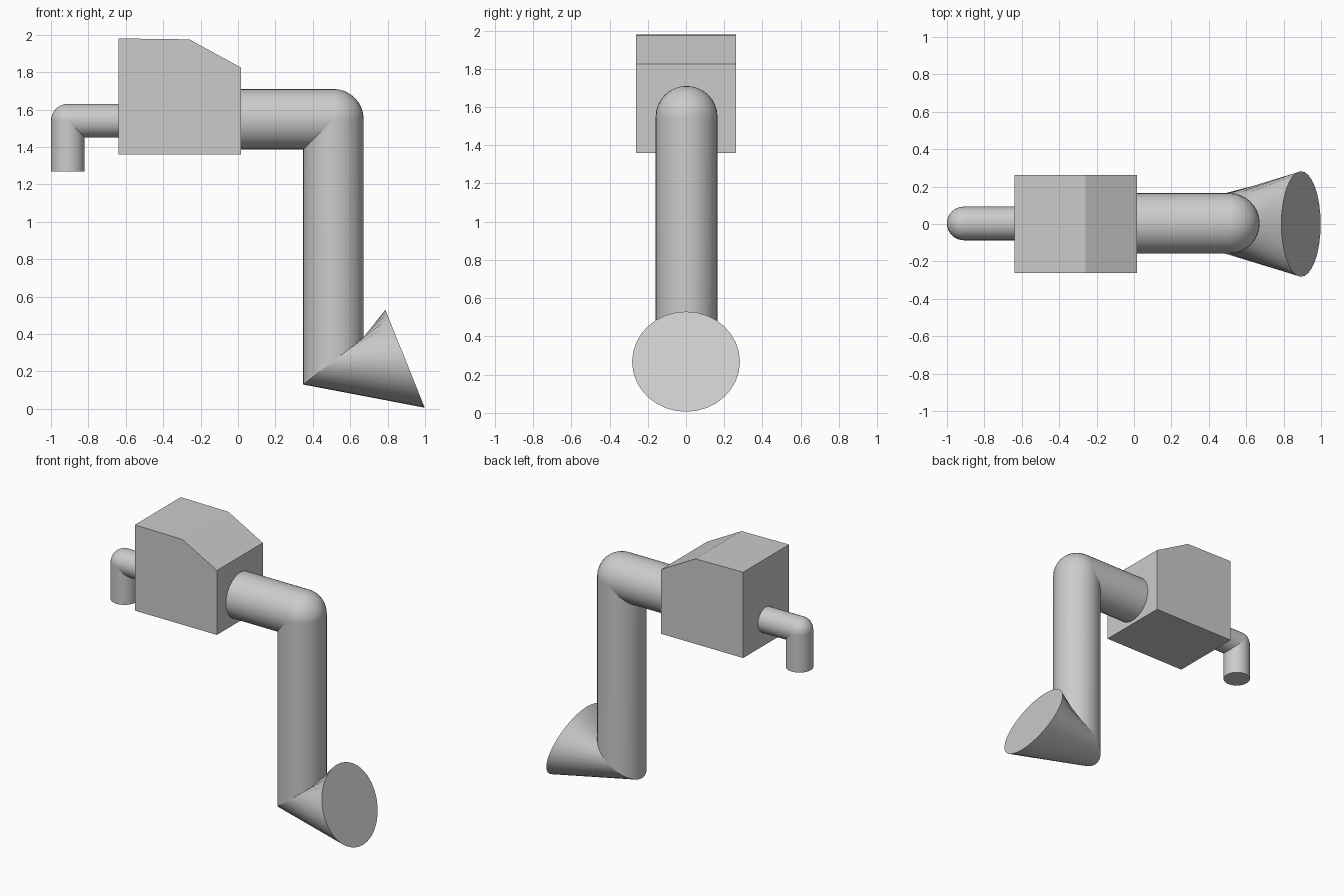
import bpy, bmesh
from math import cos, sin, tau
from mathutils import Vector

cube = bpy.data.objects.get("Cube")
if cube:
    bpy.data.objects.remove(cube, do_unlink=True)

grey = bpy.data.materials.new("light grey")
grey.use_nodes = True
grey.diffuse_color = (0.6, 0.6, 0.6, 1)
grey.node_tree.nodes["Principled BSDF"].inputs["Base Color"].default_value = (0.6, 0.6, 0.6, 1)

SIDES = 32


def finish(name, bm, smooth=True):
    bmesh.ops.recalc_face_normals(bm, faces=bm.faces)
    mesh = bpy.data.meshes.new(name)
    bm.to_mesh(mesh)
    bm.free()
    mesh.materials.append(grey)
    obj = bpy.data.objects.new(name, mesh)
    bpy.context.collection.objects.link(obj)
    if smooth:
        bpy.ops.object.select_all(action='DESELECT')
        obj.select_set(True)
        bpy.context.view_layer.objects.active = obj
        bpy.ops.object.shade_smooth_by_angle(angle=0.6)
    return obj


def ring(bm, centre, u, v):
    """Loop of vertices spanned by the half-axes u and v."""
    c, u, v = Vector(centre), Vector(u), Vector(v)
    return [bm.verts.new(c + u * cos(tau * i / SIDES) + v * sin(tau * i / SIDES))
            for i in range(SIDES)]


def loft(name, rings, caps=(True, True)):
    bm = bmesh.new()
    loops = [ring(bm, *r) for r in rings]
    for a, b in zip(loops, loops[1:]):
        for i in range(SIDES):
            j = (i + 1) % SIDES
            bm.faces.new((a[i], a[j], b[j], b[i]))
    for loop, cap in zip((loops[0], loops[-1]), caps):
        if cap:
            bm.faces.new(loop)
    return finish(name, bm)


def elbow_ball(name, centre, r):
    bm = bmesh.new()
    bmesh.ops.create_uvsphere(bm, u_segments=SIDES, v_segments=16, radius=r)
    bmesh.ops.translate(bm, verts=bm.verts, vec=centre)
    return finish(name, bm)


def level_pipe(name, x0, x1, z, r):
    loft(name, [((x, Y, z), (0, r, 0), (0, 0, r)) for x in (x0, x1)])


Y = 0.003

# Housing: side profile with a sloped shoulder, extruded across the depth
bm = bmesh.new()
outline = [(-0.64, 1.36), (0.015, 1.36), (0.015, 1.825), (-0.26, 1.975), (-0.64, 1.98)]
side = bm.faces.new([bm.verts.new((x, -0.262, z)) for x, z in outline])
ext = bmesh.ops.extrude_face_region(bm, geom=[side])
bmesh.ops.translate(bm, vec=(0, 0.524, 0),
                    verts=[g for g in ext["geom"] if isinstance(g, bmesh.types.BMVert)])
finish("housing", bm, smooth=False)

# Small intake pipe with a rounded elbow turning down
r = 0.09
level_pipe("intake_pipe", -0.91, -0.62, 1.54, r)
elbow_ball("intake_elbow", (-0.91, Y, 1.54), r)
loft("intake_drop", [((-0.91, Y, z), (r, 0, 0), (0, r, 0)) for z in (1.27, 1.54)])

# Large outlet pipe, elbow and long drop ending in a slanted cut
R = 0.162
X = 0.51
level_pipe("outlet_pipe", 0, X, 1.548, R)
elbow_ball("outlet_elbow", (X, Y, 1.548), R)
cut = ((X, Y, 0.255), (R, 0, 0.125), (0, R, 0))
loft("outlet_drop", [((X, Y, 1.548), (R, 0, 0), (0, R, 0)), cut], (True, False))

# Flared nozzle from the slanted cut to a tilted, closed round mouth
mouth = ((0.893, 0, 0.268), (-0.105, 0, 0.262), (0, 0.282, 0))
loft("nozzle", [cut, mouth], (False, True))
